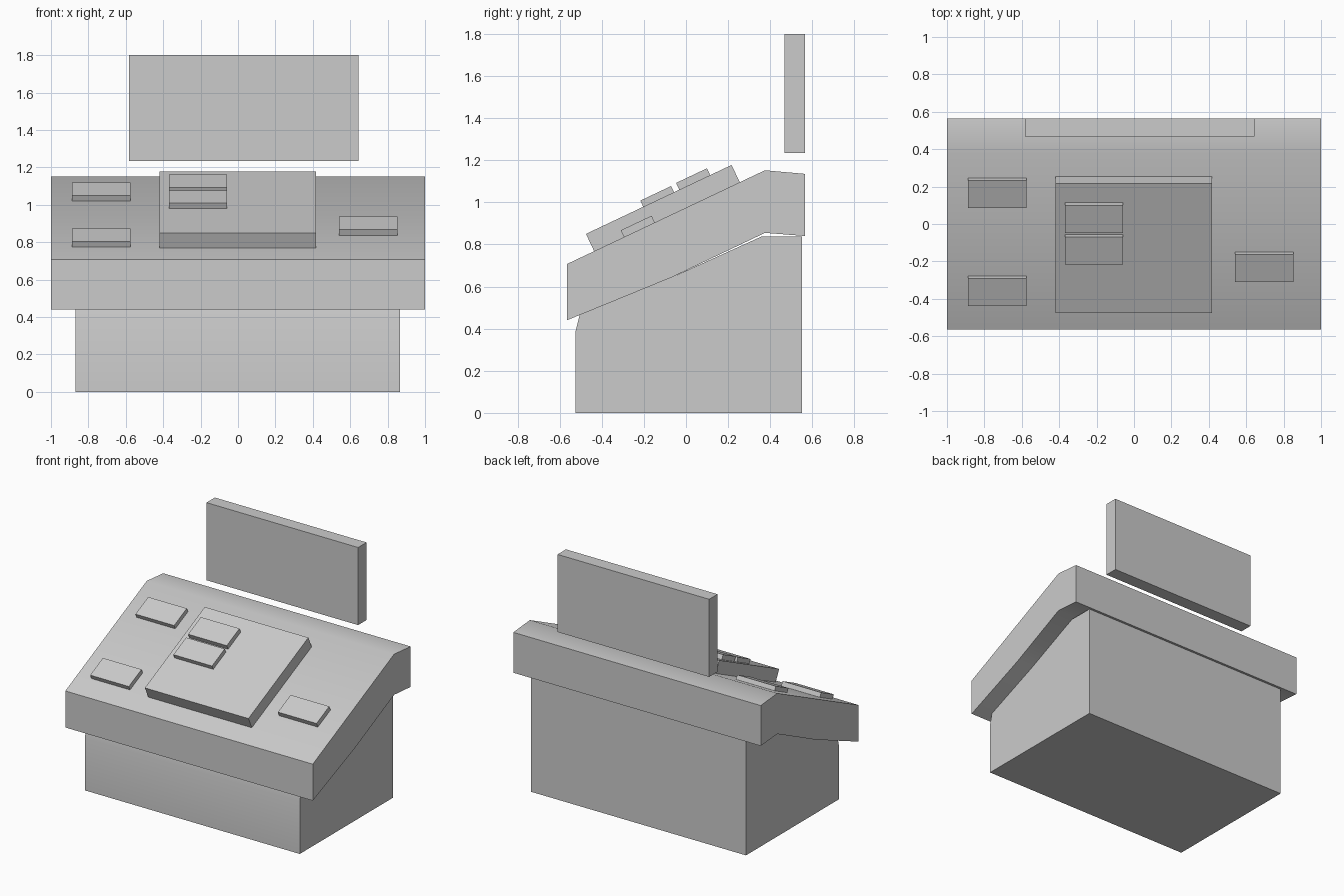
import bpy, math
from math import sin, cos

if "Cube" in bpy.data.objects:
    bpy.data.objects.remove(bpy.data.objects["Cube"])

SLOPE = math.atan2(0.445, 0.94)   # tilt of the desk surface


def prism(name, profile, x0, x1, smooth=False):
    """Extrude a side profile of (y, z) points, counter-clockwise seen from +x."""
    n = len(profile)
    verts = [(x, y, z) for x in (x0, x1) for y, z in profile]
    faces = [tuple(reversed(range(n))), tuple(range(n, 2 * n))]
    faces += [(i, (i + 1) % n, n + (i + 1) % n, n + i) for i in range(n)]
    mesh = bpy.data.meshes.new(name)
    mesh.from_pydata(verts, [], faces)
    ob = bpy.data.objects.new(name, mesh)
    bpy.context.collection.objects.link(ob)
    if smooth:
        bpy.ops.object.select_all(action='DESELECT')
        bpy.context.view_layer.objects.active = ob
        ob.select_set(True)
        bpy.ops.object.shade_smooth_by_angle(angle=math.radians(35))
    return ob


def tilted_box(name, x0, x1, y, z, length, thick):
    """Box lying on the slope; (y, z) is its upper front edge."""
    dy, dz = length * cos(SLOPE), length * sin(SLOPE)
    ny, nz = thick * sin(SLOPE), -thick * cos(SLOPE)
    return prism(name, [(y, z), (y + ny, z + nz),
                        (y + dy + ny, z + dz + nz), (y + dy, z + dz)], x0, x1)


# Pedestal
prism("pedestal", [(-0.525, 0), (0.55, 0), (0.55, 0.838), (0.36, 0.838),
                   (-0.07, 0.643), (-0.505, 0.466), (-0.525, 0.385)],
      -0.87, 0.867, True)

# Sloping desk slab
prism("desk_top", [(-0.565, 0.44), (-0.07, 0.643), (0.375, 0.855), (0.565, 0.84),
                   (0.565, 1.135), (0.375, 1.152), (-0.565, 0.707)], -1, 1, True)

# Raised centre panel
tilted_box("centre_panel", -0.42, 0.417, -0.475, 0.85, 0.765, 0.092)

# Buttons: left edge, top front y, top front z
buttons = {
    "panel_button_upper": (-0.37, -0.047, 1.092),
    "panel_button_lower": (-0.37, -0.217, 1.008),
    "left_button_upper": (-0.888, 0.085, 1.05),
    "left_button_lower": (-0.888, -0.438, 0.804),
    "right_button": (0.54, -0.31, 0.867),
}
for name, (x, y, z) in buttons.items():
    tilted_box(name, x, x + 0.312, y, z, 0.162, 0.036)

# Upright screen floating at the back
prism("screen", [(0.468, 1.233), (0.565, 1.233), (0.565, 1.8), (0.468, 1.8)],
      -0.583, 0.643)
